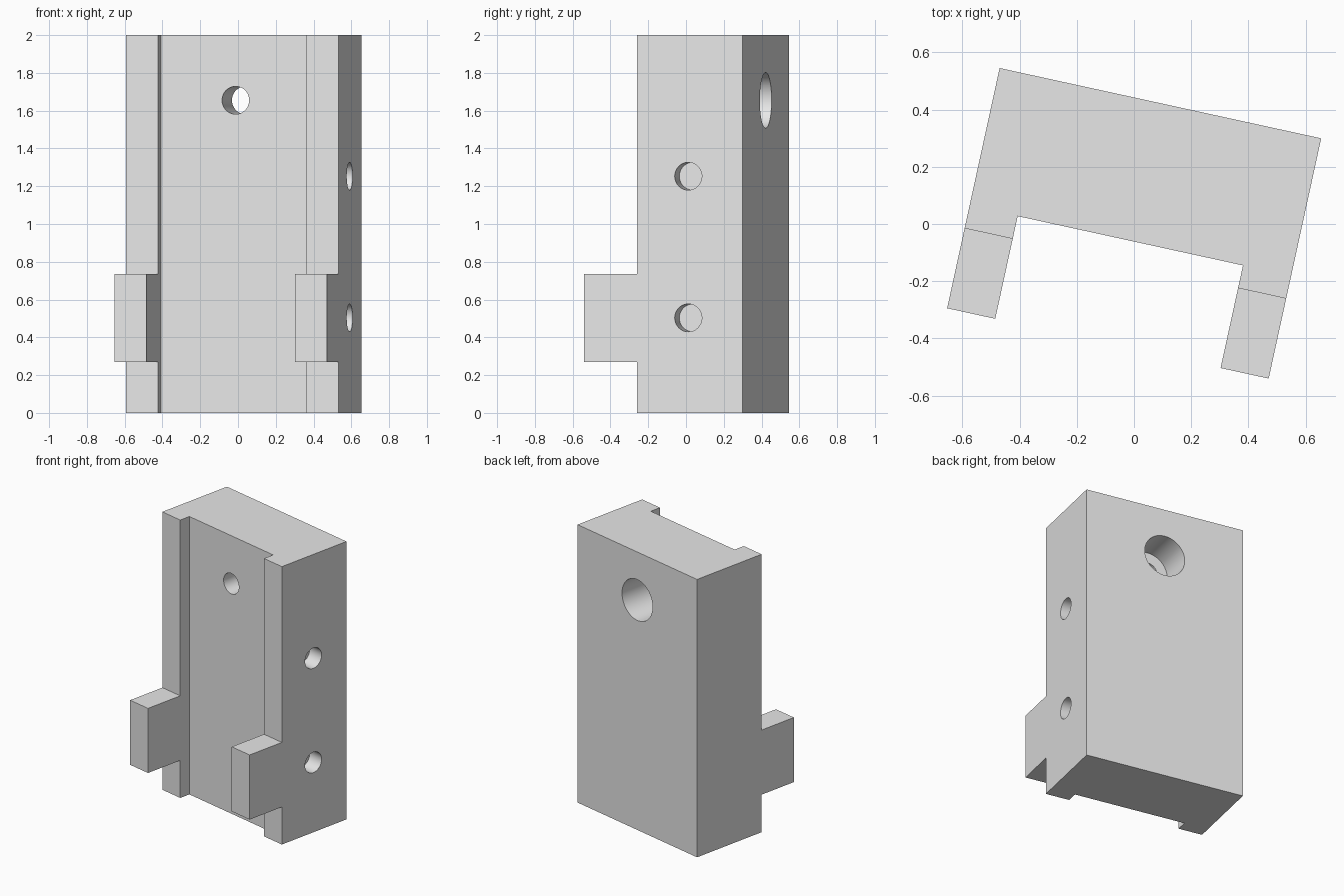
import bpy
import bmesh
import math
from mathutils import Matrix, Vector

cube = bpy.data.objects.get("Cube")
if cube:
    bpy.data.objects.remove(cube, do_unlink=True)

TURN = math.radians(-12.33)          # the whole block stands turned about z
HALF_W, BACK, TAB_FRONT = 0.575, 0.432, -0.427
RAIL_FRONT, WEB_FRONT, RAIL_IN = -0.141, -0.06, 0.403
HEIGHT, TAB_LOW, TAB_HIGH = 2.0, 0.27, 0.735
BORE_Z, COUNTERBORE = 1.655, 0.246

grey = bpy.data.materials.new("light_grey")
grey.use_nodes = True
grey.diffuse_color = (0.8, 0.8, 0.8, 1)
grey.node_tree.nodes["Principled BSDF"].inputs["Base Color"].default_value = (0.8, 0.8, 0.8, 1)


def finish(name, bm):
    bmesh.ops.recalc_face_normals(bm, faces=bm.faces[:])
    mesh = bpy.data.meshes.new(name)
    bm.to_mesh(mesh)
    bm.free()
    mesh.materials.append(grey)
    obj = bpy.data.objects.new(name, mesh)
    bpy.context.collection.objects.link(obj)
    return obj


def box(name, low, high):
    low, high = Vector(low), Vector(high)
    bm = bmesh.new()
    bmesh.ops.create_cube(bm, size=1)
    bmesh.ops.scale(bm, vec=high - low, verts=bm.verts)
    bmesh.ops.translate(bm, vec=(low + high) / 2, verts=bm.verts)
    return finish(name, bm)


def drill(name, radius, start, end):
    start, end = Vector(start), Vector(end)
    axis = end - start
    bm = bmesh.new()
    turn = axis.to_track_quat('Z', 'Y').to_matrix().to_4x4()
    bmesh.ops.create_cone(bm, cap_ends=True, segments=64, radius1=radius, radius2=radius,
                          depth=axis.length,
                          matrix=Matrix.Translation((start + end) / 2) @ turn)
    return finish(name, bm)


# Channel body: U profile extruded upward, arms at full tab length
right_half = [(RAIL_IN, WEB_FRONT), (RAIL_IN, TAB_FRONT), (HALF_W, TAB_FRONT), (HALF_W, BACK)]
outline = right_half + [(-x, y) for x, y in reversed(right_half)]
bm = bmesh.new()
base = bm.faces.new([bm.verts.new((x, y, 0)) for x, y in outline])
top = bmesh.ops.extrude_face_region(bm, geom=[base])["geom"]
bmesh.ops.translate(bm, vec=(0, 0, HEIGHT), verts=[v for v in top if isinstance(v, bmesh.types.BMVert)])
body = finish("channel_block", bm)

# Cutters: arms trimmed to rails above and below the tabs, then the holes
cutters = [
    box("upper_trim", (-1, -1, TAB_HIGH), (1, RAIL_FRONT, 3)),
    box("lower_trim", (-1, -1, -1), (1, RAIL_FRONT, TAB_LOW)),
    drill("through_bore", 0.0735, (0, -0.3, BORE_Z), (0, BACK - 0.1, BORE_Z)),
    drill("counterbore", 0.147, (0, BACK - COUNTERBORE, BORE_Z), (0, 1, BORE_Z)),
]
for z in (0.503, 1.253):
    cutters.append(drill("side_hole", 0.0735, (HALF_W - 0.115, 0.138, z), (1, 0.138, z)))

bpy.context.view_layer.objects.active = body
for cutter in cutters:
    cutter.hide_render = True
    mod = body.modifiers.new(cutter.name, 'BOOLEAN')
    mod.operation = 'DIFFERENCE'
    mod.solver = 'EXACT'
    mod.object = cutter
    bpy.ops.object.modifier_apply(modifier=mod.name)
    bpy.data.objects.remove(cutter, do_unlink=True)

# Turn the finished block and keep sharp edges
body.data.transform(Matrix.Rotation(TURN, 4, 'Z'))
bpy.ops.object.select_all(action='DESELECT')
body.select_set(True)
bpy.ops.object.shade_smooth_by_angle(angle=math.radians(30))
